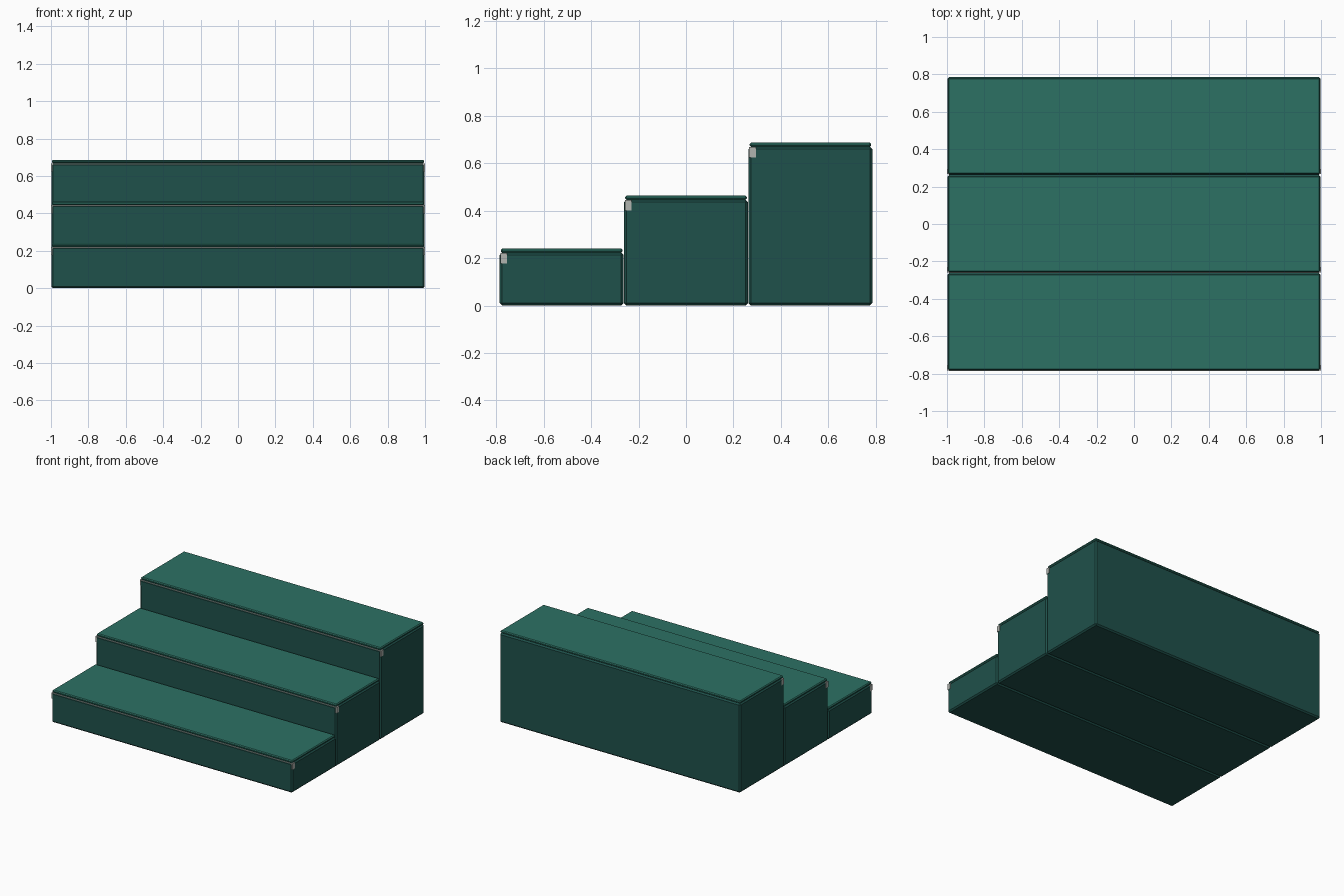
import bpy

if "Cube" in bpy.data.objects:
    bpy.data.objects.remove(bpy.data.objects["Cube"], do_unlink=True)


def material(name, srgb):
    colour = tuple((c / 255) ** 2.2 for c in srgb) + (1.0,)
    mat = bpy.data.materials.new(name)
    mat.diffuse_color = colour
    mat.use_nodes = True
    mat.node_tree.nodes["Principled BSDF"].inputs["Base Color"].default_value = colour
    return mat


def block(name, half_x, y0, y1, z0, z1, mat, bevel=0.0):
    """Box between the given limits, with chamfered edges."""
    bpy.ops.mesh.primitive_cube_add(size=1, location=(0, (y0 + y1) / 2, (z0 + z1) / 2))
    obj = bpy.context.object
    obj.name = name
    obj.scale = (2 * half_x, y1 - y0, z1 - z0)
    bpy.ops.object.transform_apply(location=False, rotation=False, scale=True)
    obj.data.materials.append(mat)
    if bevel:
        mod = obj.modifiers.new("chamfer", "BEVEL")
        mod.width = bevel
        mod.segments = 1
    return obj


dark_green = material("dark green", (36, 82, 76))
tread_green = material("tread green", (48, 113, 100))
pale_grey = material("pale grey", (175, 179, 174))

depth, rise, pitch = 0.522, 0.223, 0.524

for i, label in enumerate(("lower", "middle", "upper")):
    front = -0.785 + pitch * i
    back = front + depth
    top = rise * (i + 1)
    # Solid step body
    block(f"{label}_step_body", 0.998, front, back, 0, top, dark_green, 0.01)
    # Thin covering on top of the step
    block(f"{label}_step_tread", 0.995, front + 0.005, back - 0.005,
          top - 0.001, top + 0.018, tread_green, 0.006)
    # Edge strip showing at the ends and along the front chamfer
    block(f"{label}_step_edge_strip", 1.0, front + 0.003, front + 0.031,
          top - 0.046, top - 0.002, pale_grey)
